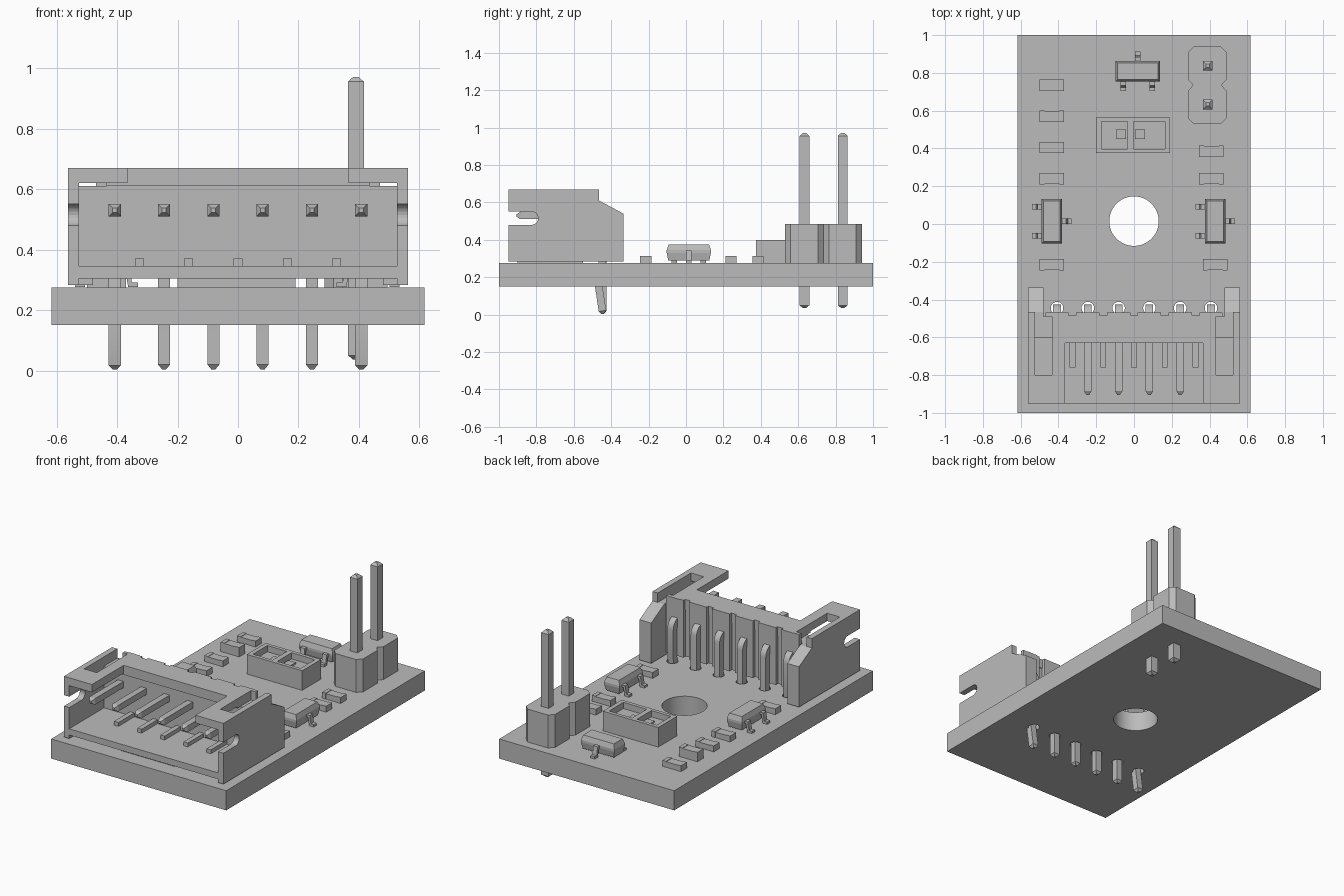
import bpy, bmesh, math
from mathutils import Vector, Matrix

old = bpy.data.objects.get("Cube")
if old:
    bpy.data.objects.remove(old, do_unlink=True)

grey = bpy.data.materials.new("plain grey")
grey.use_nodes = True
grey.diffuse_color = (0.5, 0.5, 0.5, 1)
grey.node_tree.nodes["Principled BSDF"].inputs["Base Color"].default_value = (0.5, 0.5, 0.5, 1)


def box(bm, x0, x1, y0, y1, z0, z1):
    size = Matrix.Diagonal((abs(x1 - x0), y1 - y0, z1 - z0, 1))
    mid = Matrix.Translation(((x0 + x1) / 2, (y0 + y1) / 2, (z0 + z1) / 2))
    bmesh.ops.create_cube(bm, size=1, matrix=mid @ size)


def prism(bm, profile, axis, a, b):
    """Extrude a 2D profile along axis 'x' (y,z points) or 'z' (x,y points)."""
    def place(p, h):
        return (h, *p) if axis == 'x' else (*p, h)
    low = [bm.verts.new(place(p, a)) for p in profile]
    high = [bm.verts.new(place(p, b)) for p in profile]
    bm.faces.new(low)
    bm.faces.new(high[::-1])
    for i in range(len(low)):
        j = (i + 1) % len(low)
        bm.faces.new((low[i], high[i], high[j], low[j]))


def sweep(bm, path, side, width, thick, tip_start=0, tip_end=0):
    """Square wire along a path, with optional tapered ends."""
    pts = [Vector(p) for p in path]
    side = Vector(side)
    scale = [1] * len(pts)
    if tip_start:
        pts.insert(0, pts[0] + (pts[0] - pts[1]).normalized() * tip_start)
        scale.insert(0, 0.35)
    if tip_end:
        pts.append(pts[-1] + (pts[-1] - pts[-2]).normalized() * tip_end)
        scale.append(0.35)
    rings = []
    for i, p in enumerate(pts):
        before = (p - pts[i - 1]).normalized() if i else (pts[1] - p).normalized()
        after = (pts[i + 1] - p).normalized() if i < len(pts) - 1 else before
        t = (before + after).normalized()
        n = t.cross(side) * (thick / 2 * scale[i] / max(t.dot(before), 0.5))
        s = side * (width / 2 * scale[i])
        rings.append([bm.verts.new(p + v) for v in (n + s, n - s, -n - s, -n + s)])
    for r, q in zip(rings, rings[1:]):
        for i in range(4):
            j = (i + 1) % 4
            bm.faces.new((r[i], r[j], q[j], q[i]))
    bm.faces.new(rings[0][::-1])
    bm.faces.new(rings[-1])


def finish(bm, name, matrix=None, smooth=False):
    bmesh.ops.recalc_face_normals(bm, faces=bm.faces)
    mesh = bpy.data.meshes.new(name)
    bm.to_mesh(mesh)
    bm.free()
    mesh.materials.append(grey)
    ob = bpy.data.objects.new(name, mesh)
    bpy.context.collection.objects.link(ob)
    if matrix:
        ob.matrix_world = matrix
    if smooth:
        bpy.ops.object.select_all(action='DESELECT')
        ob.select_set(True)
        bpy.context.view_layer.objects.active = ob
        bpy.ops.object.shade_smooth_by_angle(angle=math.radians(30))
    return ob


TOP = 0.275
PIN_X = [(i - 2.5) * 0.163 for i in range(6)]

# Board with a mounting hole and pin holes
cut = bmesh.new()
for x, y, r in [(0, 0.015, 0.131)] + [(x, -0.445, 0.033) for x in PIN_X]:
    bmesh.ops.create_cone(cut, cap_ends=True, segments=48, radius1=r, radius2=r,
                          depth=1, matrix=Matrix.Translation((x, y, 0.2)))
cutter = finish(cut, "hole_cutter")
bm = bmesh.new()
box(bm, -0.617, 0.617, -1, 1, 0.15, TOP)
board = finish(bm, "board")
mod = board.modifiers.new("holes", 'BOOLEAN')
mod.object = cutter
mod.solver = 'EXACT'
bpy.context.view_layer.objects.active = board
bpy.ops.object.modifier_apply(modifier=mod.name)
bpy.data.objects.remove(cutter, do_unlink=True)
bpy.ops.object.select_all(action='DESELECT')
board.select_set(True)
bpy.ops.object.shade_smooth_by_angle(angle=math.radians(30))

# Connector shell: side walls with rounded slots, wings and top arms
slot = [(-0.825 + 0.035 * math.cos(a), 0.515 + 0.035 * math.sin(a))
        for a in [math.radians(-90 + 18 * k) for k in range(11)]]
side_profile = ([(-0.95, 0.283), (-0.95, 0.48)] + slot +
                [(-0.95, 0.55), (-0.95, 0.67), (-0.465, 0.67), (-0.465, 0.61),
                 (-0.335, 0.54), (-0.335, 0.283)])
wing_profile = [(-0.49, 0.283), (-0.49, 0.61), (-0.465, 0.61), (-0.335, 0.54), (-0.335, 0.283)]
bm = bmesh.new()
for s in (-1, 1):
    prism(bm, side_profile, 'x', s * 0.525, s * 0.562)
    prism(bm, wing_profile, 'x', s * 0.48, s * 0.525)
    box(bm, s * 0.365, s * 0.435, -0.95, -0.465, 0.62, 0.67)
    box(bm, s * 0.435, s * 0.525, -0.95, -0.8, 0.62, 0.67)
# Floor, foot, back wall and top bar
box(bm, -0.525, 0.525, -0.95, -0.49, 0.305, 0.345)
box(bm, -0.2, 0.19, -0.9, -0.55, TOP, 0.305)
box(bm, -0.525, 0.525, -0.6, -0.49, 0.345, 0.61)
box(bm, -0.435, 0.435, -0.63, -0.485, 0.61, 0.67)
# Panels behind each pin, and ribs on the floor
for x in PIN_X:
    box(bm, x - 0.062, x + 0.062, -0.49, -0.468, 0.305, 0.67)
for i in range(-2, 3):
    box(bm, i * 0.163 - 0.015, i * 0.163 + 0.015, -0.76, -0.6, 0.345, 0.37)
finish(bm, "connector_shell")

# Bent connector pins; the outer two are kinked
bend = [(-0.49 + 0.045 * math.sin(a), 0.485 + 0.045 * math.cos(a))
        for a in [math.radians(15 * k) for k in range(7)]]
for i, x in enumerate(PIN_X):
    tail = [(-0.445, 0.3), (-0.468, 0.16), (-0.447, 0.02)] if i in (0, 5) else [(-0.445, 0.02)]
    bm = bmesh.new()
    sweep(bm, [(x, y, z) for y, z in [(-0.885, 0.53)] + bend + tail],
          (1, 0, 0), 0.04, 0.04, 0.02, 0.016)
    finish(bm, "connector_pin", smooth=True)

# Two-pin header: waisted block and straight posts
quarter = [(0.035, 0), (0.07, 0.035), (0.102, 0.035), (0.102, 0.17), (0.07, 0.205)]
quarter = [(0.075, 0), (0.102, 0.03), (0.102, 0.175), (0.072, 0.205)]
right = [(x, -y) for x, y in quarter[:0:-1]] + quarter
outline = right + [(-x, -y) for x, y in right]
bm = bmesh.new()
prism(bm, [(0.388 + x, 0.735 + y) for x, y in outline], 'z', TOP, 0.485)
finish(bm, "header_block")
for y in (0.633, 0.838):
    bm = bmesh.new()
    sweep(bm, [(0.39, y, 0.05), (0.39, y, 0.955)], (1, 0, 0), 0.052, 0.052, 0.014, 0.016)
    finish(bm, "header_post")

# Three-legged chips: bevelled body and bent leads
for x, y, turn in [(0.43, 0.015, 0), (-0.435, 0.015, 0), (0.02, 0.808, 90)]:
    bm = bmesh.new()
    layers = [(0.046, 0.29), (0.054, 0.33), (0.054, 0.345), (0.044, 0.375)]
    rings = []
    for w, z in layers:
        d = w + 0.064
        rings.append([bm.verts.new((a * w, b * d, z))
                      for a, b in ((-1, -1), (1, -1), (1, 1), (-1, 1))])
    for r, q in zip(rings, rings[1:]):
        for i in range(4):
            bm.faces.new((r[i], r[i - 1], q[i - 1], q[i]))
    bm.faces.new(rings[0])
    bm.faces.new(rings[-1])
    for s, ly in ((-1, -0.077), (-1, 0.077), (1, 0)):
        path = [(0.04, 0.335), (0.069, 0.335), (0.078, 0.284), (0.104, 0.284)]
        sweep(bm, [(s * px, ly, pz) for px, pz in path], (0, 1, 0), 0.03, 0.015)
    finish(bm, "chip", Matrix.Translation((x, y, 0)) @ Matrix.Rotation(math.radians(turn), 4, 'Z'))

# Small two-ended components with raised end caps
small = [(-0.435, y) for y in (0.735, 0.57, 0.405, 0.24, -0.215)]
small += [(0.41, 0.385), (0.41, 0.24), (0.43, -0.215)]
for x, y in small:
    h = 0.335 if (x, y) == (-0.435, 0.57) else 0.313
    bm = bmesh.new()
    box(bm, x - 0.045, x + 0.045, y - 0.029, y + 0.029, TOP, h - 0.003)
    for s in (-1, 1):
        box(bm, x + s * 0.04, x + s * 0.065, y - 0.03, y + 0.03, TOP, h)
    finish(bm, "small_component")

# Sensor tray: rim, floor, divider and two dies
bm = bmesh.new()
box(bm, -0.2, 0.19, 0.375, 0.565, TOP, 0.36)
for s in (-1, 1):
    box(bm, -0.005 + s * 0.168, -0.005 + s * 0.195, 0.375, 0.565, 0.36, 0.4)
    box(bm, -0.173, 0.163, *sorted((0.47 + s * 0.072, 0.47 + s * 0.095)), 0.36, 0.4)
    box(bm, -0.018 + s * 0.05 - 0.026, -0.018 + s * 0.05 + 0.026, 0.45, 0.5, 0.36, 0.37)
box(bm, -0.034, -0.002, 0.398, 0.542, 0.36, 0.4)
finish(bm, "sensor_tray")
